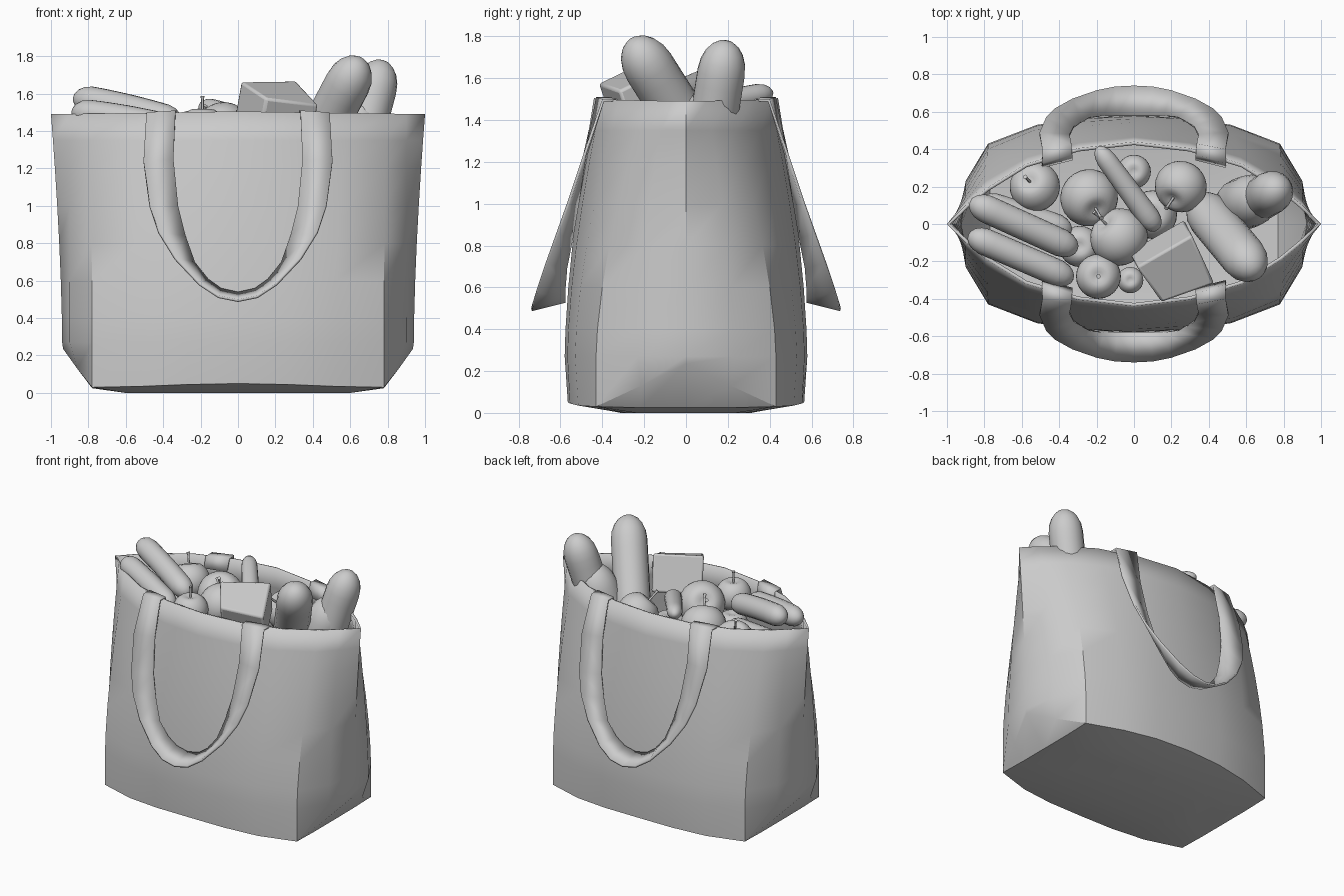
import bpy, bmesh, math
from mathutils import Vector

if "Cube" in bpy.data.objects:
    bpy.data.objects.remove(bpy.data.objects["Cube"])

GREY = (0.6, 0.6, 0.6, 1)
mat = bpy.data.materials.new("plain grey")
mat.use_nodes = True
mat.diffuse_color = GREY
mat.node_tree.nodes["Principled BSDF"].inputs["Base Color"].default_value = GREY


def finish(name, bm, angle=35, thickness=0, bevel=0):
    """Turn a bmesh into a shaded object with optional modifiers."""
    bmesh.ops.remove_doubles(bm, verts=bm.verts, dist=0.0005)
    bmesh.ops.recalc_face_normals(bm, faces=bm.faces)
    mesh = bpy.data.meshes.new(name)
    bm.to_mesh(mesh)
    bm.free()
    mesh.materials.append(mat)
    ob = bpy.data.objects.new(name, mesh)
    bpy.context.collection.objects.link(ob)
    bpy.ops.object.select_all(action='DESELECT')
    ob.select_set(True)
    bpy.context.view_layer.objects.active = ob
    bpy.ops.object.shade_smooth_by_angle(angle=math.radians(angle))
    if thickness:
        mod = ob.modifiers.new("thickness", 'SOLIDIFY')
        mod.thickness, mod.offset = thickness, -1
    if bevel:
        mod = ob.modifiers.new("soft edges", 'BEVEL')
        mod.width, mod.segments = bevel, 2
    return ob


def skin(bm, rows, closed):
    """Join rows of points with quads."""
    grid = [[bm.verts.new(p) for p in row] for row in rows]
    for a, b in zip(grid, grid[1:]):
        n = len(a)
        for i in range(n if closed else n - 1):
            j = (i + 1) % n
            bm.faces.new((a[i], a[j], b[j], b[i]))
    return grid


def lathe(name, profile, start, direction, sides=24, bend=0.0):
    """Spin a (radius, height) profile about an axis from start."""
    axis = Vector(direction).normalized()
    turn = axis.to_track_quat('Z', 'Y')
    length = max(h for r, h in profile)
    rows = []
    for r, h in profile:
        sag = Vector((0, 0, bend * math.sin(math.pi * h / length)))
        ring = [Vector((r * math.cos(a), r * math.sin(a), h))
                for a in (math.tau * i / sides for i in range(sides))]
        rows.append([Vector(start) + turn @ p + sag for p in ring])
    bm = bmesh.new()
    skin(bm, rows, True)
    return finish(name, bm, 60)


# Bag body: a full base blending into a pinched lens at the rim
base = [(0, .58), (.27, .567), (.52, .53), (.78, .43), (.9, .23), (.94, 0)]
rim = [(0, .44), (.3, .405), (.58, .32), (.79, .19), (.9, .1), (1, 0)]


def full_loop(q):
    mir = lambda pts, sx, sy: [(x * sx, y * sy, z) for x, y, z in pts]
    return (q + mir(q[-2::-1], 1, -1) + mir(q[1:], -1, -1)
            + mir(q[-2:0:-1], -1, 1))


def bag_row(z):
    f = max(0, (z - .27) / 1.22) ** 1.6
    return [(a[0] + (b[0] - a[0]) * f, a[1] + (b[1] - a[1]) * f,
             z + (.015 * (1 - b[0]) if z > 1.4 else 0))
            for a, b in zip(base, rim)]


edge = [(0, .565, .05), (.27, .555, .045), (.52, .515, .035), (.78, .43, .03)]
fold = edge + [(.86, .215, .13), (.935, 0, .235)]
floor = edge + [(.78, .215, .025), (.78, 0, .025)]
centre = [(x * .77, y * .55, 0) for x, y, z in floor]
quarters = [bag_row(z) for z in (1.49, 1.35, 1.2, 1.0, .8, .6, .4, .27)]
bm = bmesh.new()
grid = skin(bm, [full_loop(q) for q in quarters + [fold, floor, centre]], True)
bm.faces.new(grid[-1])
finish("bag_body", bm, 30, thickness=.018)

# Strap handles: (outer edge, inner edge) pairs from the rim to the low point
half = [((.49, .3, 1.42), (.33, .34, 1.42)), ((.49, .325, 1.5), (.33, .37, 1.51)),
        ((.49, .4, 1.5), (.335, .43, 1.51)), ((.505, .49, 1.24), (.345, .48, 1.25)),
        ((.47, .57, 1.0), (.32, .525, 1.0)), ((.42, .62, .86), (.28, .55, .84)),
        ((.33, .67, .72), (.23, .575, .7)), ((.2, .715, .585), (.16, .58, .61)),
        ((.1, .735, .52), (.09, .58, .56)), ((0, .74, .5), (0, .58, .54))]
for name, sy in (("front_handle", -1), ("back_handle", 1)):
    path = half + [tuple((-x, y, z) for x, y, z in pair) for pair in half[-2::-1]]
    bm = bmesh.new()
    skin(bm, [[(x, y * sy, z) for x, y, z in pair] for pair in path], False)
    finish(name, bm, 25, thickness=.014)


# Long produce: rounded rods between two end points
def rod(name, a, b, r, bend=0.0, taper=1.0):
    a, b = Vector(a), Vector(b)
    axis = (b - a).normalized()
    length = (b - a).length + 2 * r
    profile = []
    for i in range(17):
        t = i / 16
        h = length * (1 - math.cos(math.pi * t)) / 2
        cap = min(1, h / (1.4 * r), (length - h) / (1.4 * r))
        width = r * (taper + (1 - taper) * t)
        profile.append((width * math.sqrt(max(0, 1 - (1 - cap) ** 2)), h))
    return lathe(name, profile, a - axis * r, axis, 18, bend)


rod("front_loaf", (.39, .06, 1.28), (.605, -.2, 1.69), .122)
rod("back_loaf", (.62, .1, 1.2), (.745, .175, 1.67), .115)
rod("short_loaf", (.56, .1, 1.2), (.64, .13, 1.44), .14)
rod("upper_cucumber", (-.81, .09, 1.565), (-.37, -.11, 1.46), .075, .01)
rod("lower_cucumber", (-.82, -.085, 1.495), (-.39, -.27, 1.42), .072, .01)
rod("buried_cucumber", (-.76, .1, 1.38), (-.4, -.02, 1.33), .07)
rod("carrot", (-.16, .36, 1.52), (.09, .02, 1.43), .065, .01, .75)


# Round fruit: dimpled profile with a thin stem
def fruit(name, x, y, z, r, tilt=(0, 0, 1), stem=True):
    axis = Vector(tilt).normalized()
    profile = []
    for i in range(17):
        a = math.pi * i / 16
        dip = .25 * math.exp(-(a / .35) ** 2) + .12 * math.exp(-((math.pi - a) / .3) ** 2)
        profile.append((r * math.sin(a), r * .95 * math.cos(a) * (1 - dip)))
    lathe(name, profile, (x, y, z), axis)
    if stem:
        s = .012
        foot = Vector((x, y, z)) + axis * r * .65
        lathe(name + "_stem", [(0, 0), (s * .6, 0), (s * .6, r * .6), (s, r * .75),
                               (0, r * .75)], foot, axis, 8)


apples = [(-.53, .2, 1.36, .135, (-.3, .3, 1)), (-.24, .14, 1.36, .155, (.3, -.5, .8)),
          (-.08, -.07, 1.4, .157, (-.6, .6, .5)), (-.19, -.28, 1.42, .12, (0, 0, 1)),
          (.25, .2, 1.35, .14, (-.4, -.6, .7))]
for i, a in enumerate(apples):
    fruit("apple_%d" % (i + 1), *a)
buried = [(0, .28, 1.28, .09), (-.29, -.12, 1.28, .11), (-.02, -.3, 1.3, .07),
          (.1, .05, 1.22, .13)]
for i, b in enumerate(buried):
    fruit("buried_fruit_%d" % (i + 1), *b, stem=False)

# Tilted carton: top face pushed down along its own normal
top = [Vector(p) for p in ((.015, -.23, 1.665), (.31, -.06, 1.67),
                           (.43, -.32, 1.54), (.15, -.42, 1.575))]
down = (top[1] - top[0]).cross(top[3] - top[0]).normalized() * .26
bm = bmesh.new()
grid = skin(bm, [top, [p + down for p in top]], True)
for ring in grid:
    bm.faces.new(ring)
finish("carton", bm, 30, bevel=.014)
